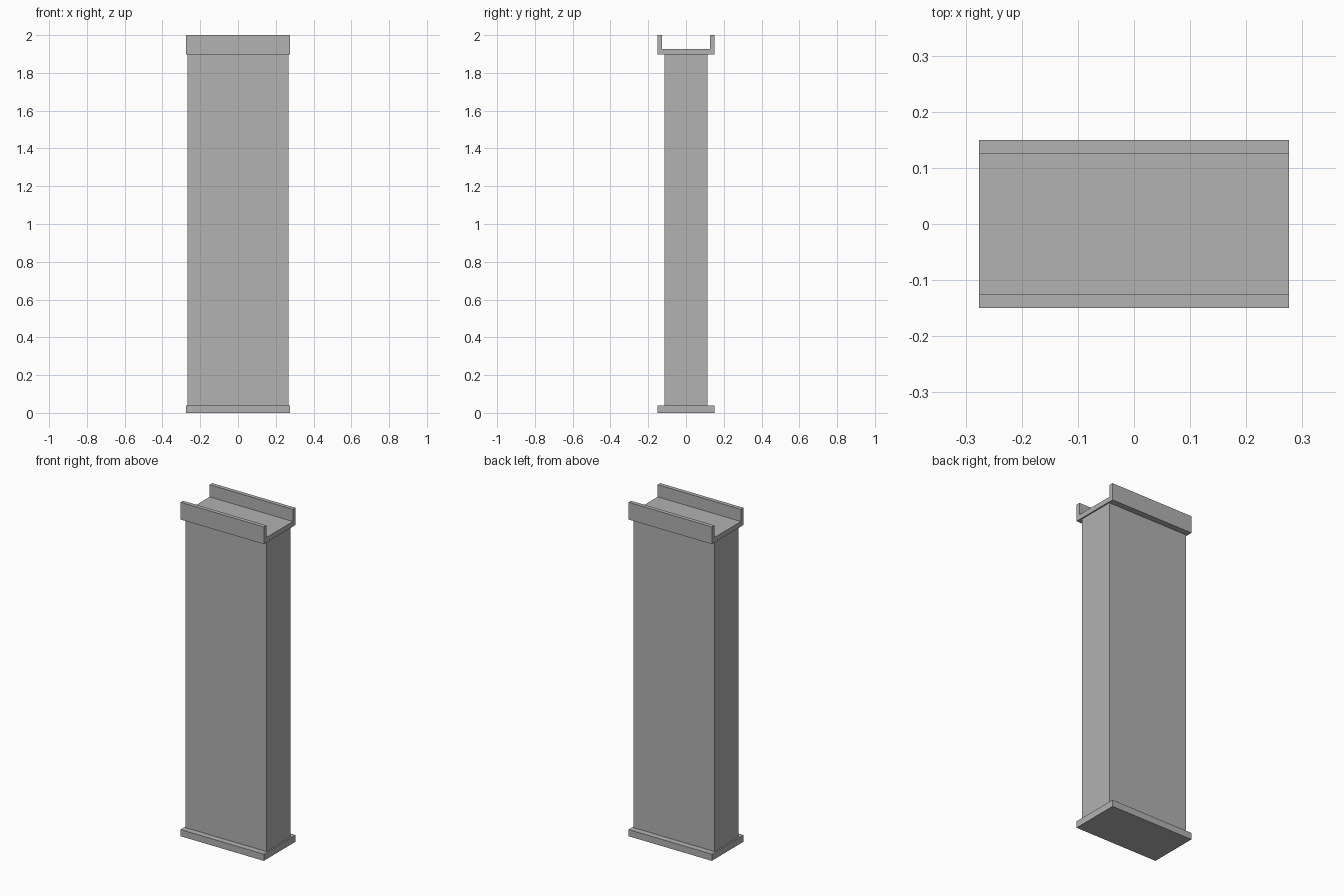
import bpy
import bmesh

if "Cube" in bpy.data.objects:
    bpy.data.objects.remove(bpy.data.objects["Cube"])

grey = bpy.data.materials.new("plain grey")
grey.diffuse_color = (0.445, 0.445, 0.445, 1.0)
grey.use_nodes = True
grey.node_tree.nodes["Principled BSDF"].inputs["Base Color"].default_value = grey.diffuse_color


def extrude_profile(name, half_x, profile):
    """Extrude a closed (y, z) outline along x, centred on x = 0."""
    bm = bmesh.new()
    face = bm.faces.new([bm.verts.new((-half_x, y, z)) for y, z in profile])
    ext = bmesh.ops.extrude_face_region(bm, geom=[face])
    verts = [v for v in ext["geom"] if isinstance(v, bmesh.types.BMVert)]
    bmesh.ops.translate(bm, verts=verts, vec=(2 * half_x, 0, 0))
    bmesh.ops.recalc_face_normals(bm, faces=bm.faces[:])
    mesh = bpy.data.meshes.new(name)
    bm.to_mesh(mesh)
    bm.free()
    mesh.materials.append(grey)
    obj = bpy.data.objects.new(name, mesh)
    bpy.context.collection.objects.link(obj)
    return obj


def rectangle(half_y, z0, z1):
    return [(-half_y, z0), (half_y, z0), (half_y, z1), (-half_y, z1)]


BASE_TOP, CAP_BOTTOM, CAP_FLOOR, TOP = 0.04, 1.897, 1.927, 2.0
OUTER_X, OUTER_Y, INNER_Y = 0.276, 0.15, 0.126

# Flat foot plate
extrude_profile("base_plate", OUTER_X, rectangle(OUTER_Y, 0.0, BASE_TOP))

# Tall rectangular column
extrude_profile("column", 0.268, rectangle(0.114, BASE_TOP, CAP_BOTTOM))

# U-shaped channel on top, open at both ends
half = [(OUTER_Y, CAP_BOTTOM), (OUTER_Y, TOP), (INNER_Y, TOP), (INNER_Y, CAP_FLOOR)]
extrude_profile("top_channel", OUTER_X, half + [(-y, z) for y, z in reversed(half)])
